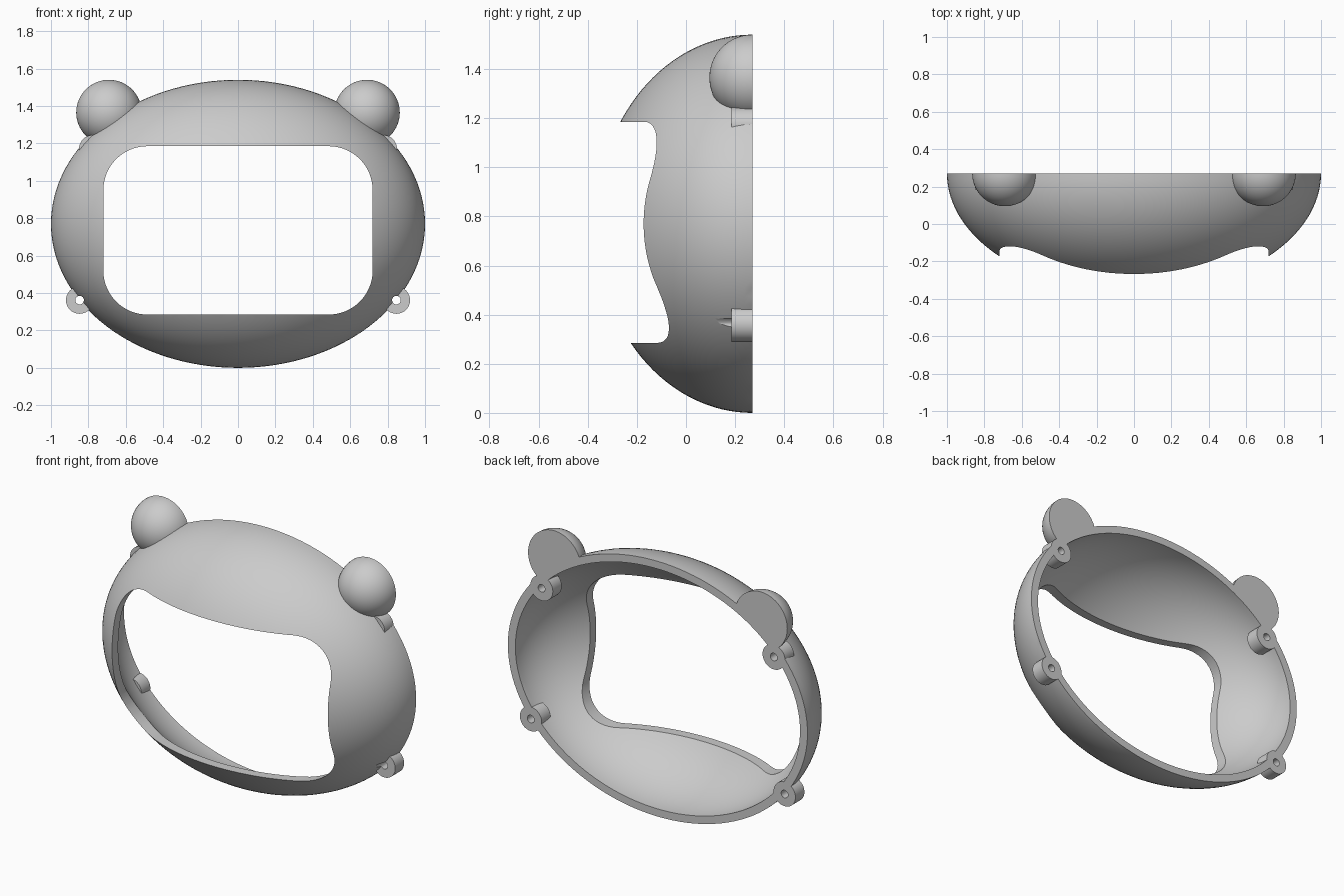
import bpy, bmesh, math
from mathutils import Vector, Matrix

cube = bpy.data.objects.get("Cube")
if cube:
    bpy.data.objects.remove(cube, do_unlink=True)

BACK = 0.27                            # flat back plane
CENTRE = Vector((0, BACK, 0.77))
OUTER = (1.0, 0.638, 0.77)
INNER = (0.95, 0.59, 0.724)

grey = bpy.data.materials.new("plain grey")
grey.use_nodes = True
grey.diffuse_color = (0.6, 0.6, 0.6, 1)
grey.node_tree.nodes["Principled BSDF"].inputs["Base Color"].default_value = (0.6, 0.6, 0.6, 1)


def finish(name, bm):
    bmesh.ops.recalc_face_normals(bm, faces=bm.faces)
    mesh = bpy.data.meshes.new(name)
    bm.to_mesh(mesh)
    bm.free()
    mesh.materials.append(grey)
    obj = bpy.data.objects.new(name, mesh)
    bpy.context.collection.objects.link(obj)
    return obj


def ellipsoid(name, centre, radii, segments, half=True):
    """Ellipsoid with its poles along y, optionally cut flat at the back."""
    bm = bmesh.new()
    bmesh.ops.create_uvsphere(bm, u_segments=segments, v_segments=segments // 2, radius=1)
    turn = Matrix.Rotation(math.pi / 2, 4, "X")
    scale = Matrix.Diagonal((*radii, 1))
    bm.transform(Matrix.Translation(centre) @ scale @ turn)
    if half:
        geom = bm.verts[:] + bm.edges[:] + bm.faces[:]
        bmesh.ops.bisect_plane(bm, geom=geom, plane_co=(0, BACK, 0),
                               plane_no=(0, 1, 0), clear_outer=True)
        bmesh.ops.holes_fill(bm, edges=[e for e in bm.edges if e.is_boundary])
    return finish(name, bm)


def rod(name, x, z, radius, y0, y1, segments=40):
    """Cylinder along y."""
    bm = bmesh.new()
    bmesh.ops.create_cone(bm, cap_ends=True, segments=segments, radius1=radius,
                          radius2=radius, depth=y1 - y0)
    bm.transform(Matrix.Translation((x, (y0 + y1) / 2, z)) @ Matrix.Rotation(math.pi / 2, 4, "X"))
    return finish(name, bm)


def rounded_prism(name, half_x, z0, z1, r, y0, y1, steps=16):
    """Rounded rectangle extruded along y."""
    bm = bmesh.new()
    corners = [(half_x - r, z1 - r), (r - half_x, z1 - r), (r - half_x, z0 + r), (half_x - r, z0 + r)]
    verts = []
    for q, (cx, cz) in enumerate(corners):
        for i in range(steps + 1):
            a = (q + i / steps) * math.pi / 2
            verts.append(bm.verts.new((cx + r * math.cos(a), y0, cz + r * math.sin(a))))
    face = bm.faces.new(verts)
    new = bmesh.ops.extrude_face_region(bm, geom=[face])["geom"]
    bmesh.ops.translate(bm, vec=(0, y1 - y0, 0),
                        verts=[g for g in new if isinstance(g, bmesh.types.BMVert)])
    return finish(name, bm)


def cut(obj, cutter):
    mod = obj.modifiers.new("cut", "BOOLEAN")
    mod.operation, mod.solver, mod.object = "DIFFERENCE", "EXACT", cutter
    bpy.context.view_layer.objects.active = obj
    bpy.ops.object.modifier_apply(modifier=mod.name)


# Domed shell with a rounded opening
shell = ellipsoid("shell", CENTRE, OUTER, 128)
hollow = ellipsoid("hollow_cutter", CENTRE, INNER, 128, half=False)
opening = rounded_prism("opening_cutter", 0.72, 0.285, 1.185, 0.235, -1, BACK - 0.02)
cut(shell, hollow)
cut(shell, opening)
parts, cutters = [shell], [hollow, opening]

for side, s in (("left", 1), ("right", -1)):
    # Round half-ball ears
    ear = ellipsoid(side + "_ear", Vector((0.69 * s, BACK, 1.365)), (0.175,) * 3, 64)
    cut(ear, hollow)
    # Screw lugs on the rim; the lower holes run right through the wall
    upper = rod(side + "_upper_lug", 0.775 * s, 1.17, 0.075, 0.185, BACK)
    lower = rod(side + "_lower_lug", 0.847 * s, 0.362, 0.073, 0.185, BACK)
    upper_hole = rod("hole_cutter", 0.775 * s, 1.17, 0.023, 0.15, 0.4, 24)
    lower_hole = rod("hole_cutter", 0.847 * s, 0.362, 0.023, -0.2, 0.4, 24)
    for part in (upper, ear, shell):
        cut(part, upper_hole)
    for part in (lower, shell):
        cut(part, lower_hole)
    parts += [ear, upper, lower]
    cutters += [upper_hole, lower_hole]

for c in cutters:
    bpy.data.objects.remove(c, do_unlink=True)

# Smooth curved faces, crisp rims
bpy.ops.object.select_all(action="DESELECT")
for p in parts:
    p.select_set(True)
bpy.context.view_layer.objects.active = shell
bpy.ops.object.shade_smooth_by_angle(angle=math.radians(30))
